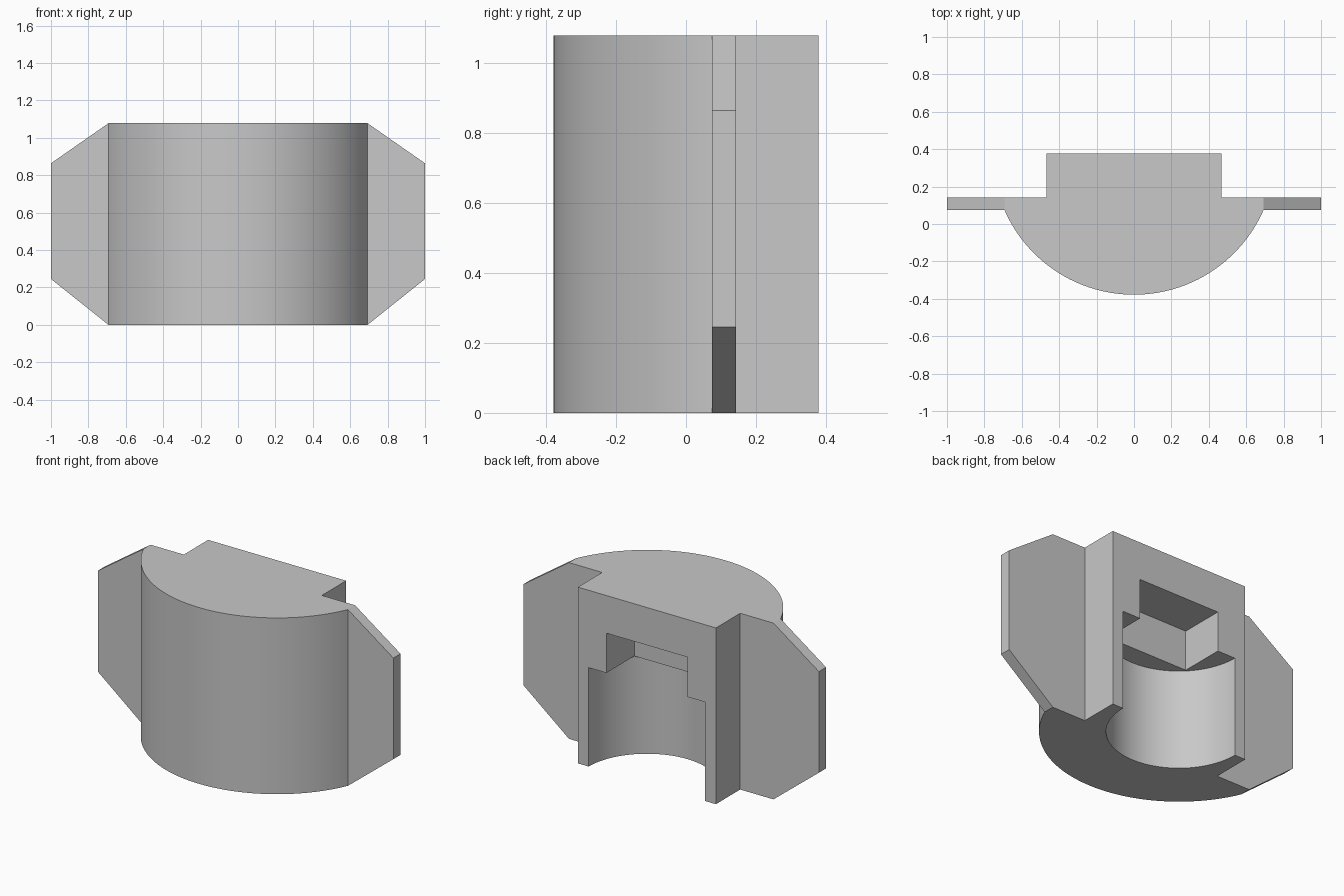
import bpy, bmesh, math

if "Cube" in bpy.data.objects:
    bpy.data.objects.remove(bpy.data.objects["Cube"], do_unlink=True)

HEIGHT = 1.0785
BACK = 0.378                   # back plane, also the axis of both curved walls
RADIUS = 0.756
WING_FRONT, WING_BACK = 0.074, 0.143
WING_X = math.sqrt(RADIUS ** 2 - (BACK - WING_FRONT) ** 2)
BLOCK_X = 0.467
BORE, BORE_TOP = 0.394, 0.605
SLOT, SLOT_TOP = 0.274, 0.848

grey = bpy.data.materials.new("light grey")
grey.use_nodes = True
colour = (0.58, 0.58, 0.58, 1)
grey.diffuse_color = colour
grey.node_tree.nodes["Principled BSDF"].inputs["Base Color"].default_value = colour


def prism(name, base, offset):
    """Extrude a flat outline by an offset vector into a closed solid."""
    bm = bmesh.new()
    face = bm.faces.new([bm.verts.new(p) for p in base])
    grown = bmesh.ops.extrude_face_region(bm, geom=[face], use_keep_orig=True)
    verts = [v for v in grown["geom"] if isinstance(v, bmesh.types.BMVert)]
    bmesh.ops.translate(bm, verts=verts, vec=offset)
    bmesh.ops.recalc_face_normals(bm, faces=bm.faces)
    mesh = bpy.data.meshes.new(name)
    bm.to_mesh(mesh)
    bm.free()
    mesh.materials.append(grey)
    obj = bpy.data.objects.new(name, mesh)
    bpy.context.collection.objects.link(obj)
    return obj


def arc(radius, start, end, steps, z):
    """Points on an arc about the shared axis at the back plane."""
    angles = [start + (end - start) * i / steps for i in range(steps + 1)]
    return [(radius * math.cos(a), BACK + radius * math.sin(a), z) for a in angles]


def combine(target, tool, operation):
    mod = target.modifiers.new(operation.title(), "BOOLEAN")
    mod.operation, mod.solver, mod.object = operation, "EXACT", tool
    bpy.context.view_layer.objects.active = target
    bpy.ops.object.modifier_apply(modifier=mod.name)
    bpy.data.objects.remove(tool, do_unlink=True)


# Round-fronted body with a narrower block at the back
tilt = math.asin((BACK - WING_FRONT) / RADIUS)
outline = arc(RADIUS, math.pi + tilt, 2 * math.pi - tilt, 64, 0)
shoulder = [(0.6, 0.11), (BLOCK_X, 0.11), (BLOCK_X, BACK)]
outline += [(x, y, 0) for x, y in shoulder]
outline += [(-x, y, 0) for x, y in reversed(shoulder)]
body = prism("housing", outline, (0, 0, HEIGHT))

# Side wings: one chamfered plate running through the body
half = [(WING_X, 0), (1, 0.2455), (1, 0.864), (WING_X, HEIGHT)]
plate = [(x, WING_FRONT, z) for x, z in half]
plate += [(-x, WING_FRONT, z) for x, z in reversed(half)]
wings = prism("wings", plate, (0, WING_BACK - WING_FRONT, 0))
combine(body, wings, "UNION")

# Half-round bore, open at the bottom and back
bore_outline = arc(BORE, math.pi, 2 * math.pi, 48, -0.1)
bore_outline += [(BORE, BACK + 0.1, -0.1), (-BORE, BACK + 0.1, -0.1)]
bore = prism("bore_cutter", bore_outline, (0, 0, BORE_TOP + 0.1))
combine(body, bore, "DIFFERENCE")

# Square slot above the bore
slot_outline = [(x, y, BORE_TOP - 0.1) for x, y in (
    (-SLOT, BACK - SLOT + 0.004), (SLOT, BACK - SLOT + 0.004),
    (SLOT, BACK + 0.1), (-SLOT, BACK + 0.1))]
slot = prism("slot_cutter", slot_outline, (0, 0, SLOT_TOP - BORE_TOP + 0.1))
combine(body, slot, "DIFFERENCE")

# Merge coplanar faces, then smooth only the curved walls
bm = bmesh.new()
bm.from_mesh(body.data)
bmesh.ops.remove_doubles(bm, verts=bm.verts, dist=0.0001)
bmesh.ops.dissolve_limit(bm, angle_limit=0.005, verts=bm.verts, edges=bm.edges)
bm.to_mesh(body.data)
bm.free()
bpy.ops.object.select_all(action="DESELECT")
body.select_set(True)
bpy.context.view_layer.objects.active = body
bpy.ops.object.shade_smooth_by_angle(angle=math.radians(20))
